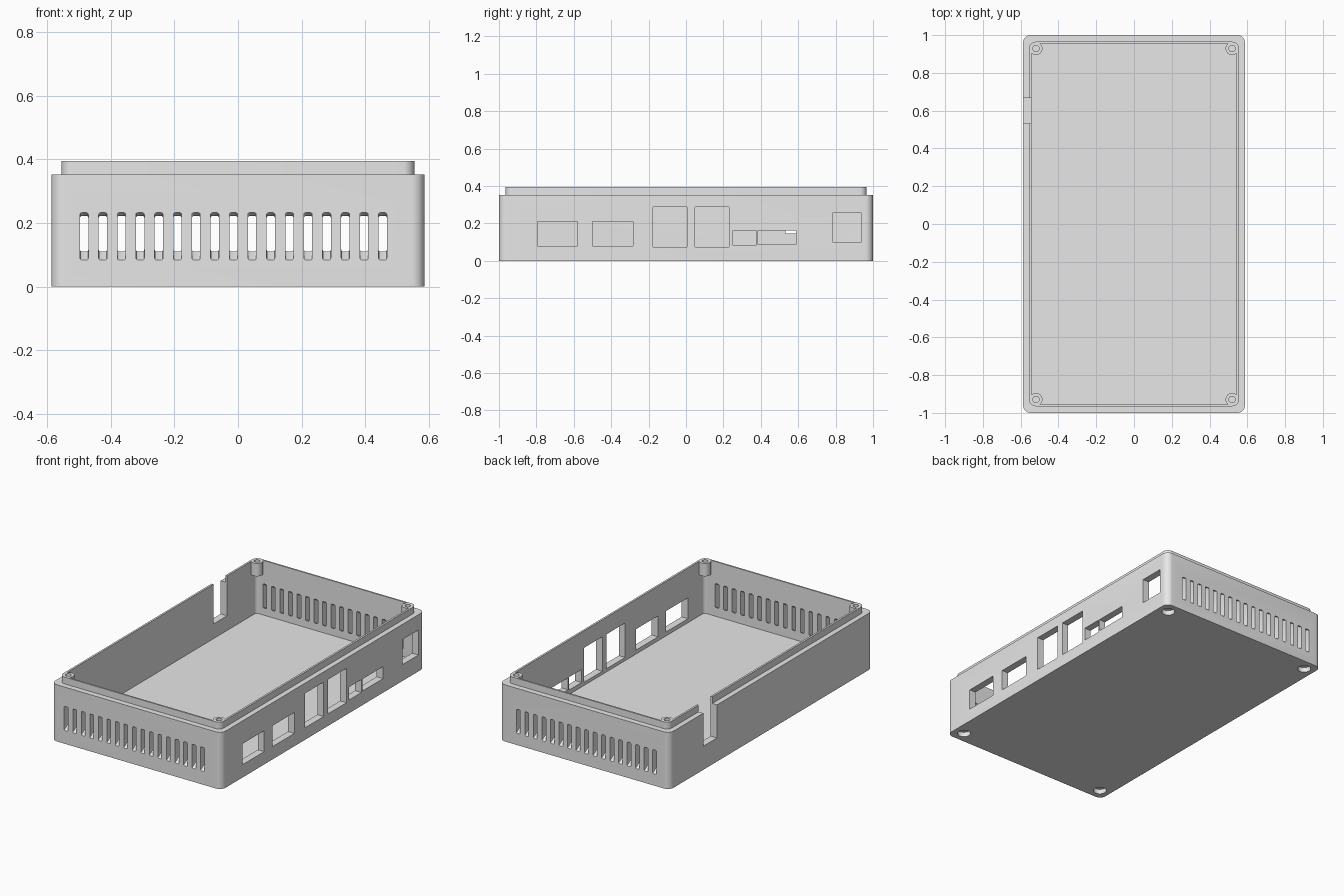
import bpy, bmesh, math
from mathutils import Matrix

cube = bpy.data.objects.get("Cube")
if cube:
    bpy.data.objects.remove(cube, do_unlink=True)

grey = bpy.data.materials.new("light grey plastic")
grey.use_nodes = True
grey.diffuse_color = (0.8, 0.8, 0.8, 1)
grey.node_tree.nodes["Principled BSDF"].inputs["Base Color"].default_value = (0.8, 0.8, 0.8, 1)


def rounded_prism(bm, w, d, r, z0, z1, matrix=Matrix(), steps=8):
    """Rounded rectangle centred on the axis, extruded from z0 to z1."""
    outline = []
    for i, (sx, sy) in enumerate(((1, 1), (-1, 1), (-1, -1), (1, -1))):
        for k in range(steps + 1):
            a = (i + k / steps) * math.pi / 2
            outline.append((sx * (w / 2 - r) + r * math.cos(a),
                            sy * (d / 2 - r) + r * math.sin(a)))
    low = [bm.verts.new(matrix @ Matrix.Translation((x, y, z0)).translation) for x, y in outline]
    top = [bm.verts.new(matrix @ Matrix.Translation((x, y, z1)).translation) for x, y in outline]
    bm.faces.new(low[::-1])
    bm.faces.new(top)
    n = len(outline)
    for i in range(n):
        j = (i + 1) % n
        bm.faces.new((low[i], low[j], top[j], top[i]))


def box(bm, x0, x1, y0, y1, z0, z1):
    m = Matrix.Translation(((x0 + x1) / 2, (y0 + y1) / 2, (z0 + z1) / 2))
    m = m @ Matrix.Diagonal((x1 - x0, y1 - y0, z1 - z0, 1))
    bmesh.ops.create_cube(bm, size=1, matrix=m)


def corner_cylinders(bm, r, z0, z1):
    for sx in (-1, 1):
        for sy in (-1, 1):
            bmesh.ops.create_cone(
                bm, cap_ends=True, segments=32, radius1=r, radius2=r, depth=z1 - z0,
                matrix=Matrix.Translation((sx * 0.519, sy * 0.929, (z0 + z1) / 2)))


def make(name, bm):
    bmesh.ops.recalc_face_normals(bm, faces=bm.faces)
    mesh = bpy.data.meshes.new(name)
    bm.to_mesh(mesh)
    bm.free()
    mesh.materials.append(grey)
    obj = bpy.data.objects.new(name, mesh)
    bpy.context.collection.objects.link(obj)
    return obj


def combine(target, bm, operation):
    """Apply a boolean with a temporary helper, then remove the helper."""
    helper = make("helper", bm)
    helper.hide_render = True
    mod = target.modifiers.new("boolean", 'BOOLEAN')
    mod.operation, mod.solver, mod.object = operation, 'EXACT', helper
    bpy.context.view_layer.objects.active = target
    bpy.ops.object.modifier_apply(modifier=mod.name)
    bpy.data.objects.remove(helper, do_unlink=True)


# Outer case body
bm = bmesh.new()
rounded_prism(bm, 1.174, 2.0, 0.04, 0, 0.353)
case = make("enclosure_case", bm)

# Raised lip for the lid
bm = bmesh.new()
rounded_prism(bm, 1.11, 1.93, 0.035, 0.3, 0.395)
combine(case, bm, 'UNION')

# Hollow interior
bm = bmesh.new()
rounded_prism(bm, 1.086, 1.91, 0.02, 0.055, 0.5)
combine(case, bm, 'DIFFERENCE')

# Short screw bosses in the top corners
bm = bmesh.new()
corner_cylinders(bm, 0.034, 0.315, 0.395)
combine(case, bm, 'UNION')

# Blind screw holes and recesses under the floor
bm = bmesh.new()
corner_cylinders(bm, 0.017, 0.33, 0.45)
corner_cylinders(bm, 0.038, -0.05, 0.03)
combine(case, bm, 'DIFFERENCE')

# Louvre slots in the end walls, sloping down to the outside
bm = bmesh.new()
for side, z in ((-1, 0.158), (1, 0.148)):
    for i in range(17):
        x = -0.484 + i * 0.0587
        slope = Matrix(((1, 0, 0, x),
                        (0, 0, side, 0),
                        (0, 1, -0.6, z + 0.6),
                        (0, 0, 0, 1)))
        rounded_prism(bm, 0.026, 0.149, 0.006, 0.925, 1.03, slope, 3)
combine(case, bm, 'DIFFERENCE')

# Port openings in the right wall: y range, z range
ports = [(-0.795, -0.581, 0.08, 0.21), (-0.50, -0.284, 0.08, 0.21),
         (-0.177, 0.005, 0.075, 0.289), (0.048, 0.23, 0.075, 0.289),
         (0.252, 0.375, 0.083, 0.163), (0.385, 0.589, 0.088, 0.162),
         (0.782, 0.937, 0.102, 0.257)]
bm = bmesh.new()
for port in ports:
    box(bm, 0.5, 0.65, *port)
# Cable notch in the opposite wall, open at the top
box(bm, -0.65, -0.5, 0.533, 0.668, 0.147, 0.5)
combine(case, bm, 'DIFFERENCE')

# Smooth the rounded corners, keep edges sharp
bpy.ops.object.select_all(action='DESELECT')
case.select_set(True)
bpy.context.view_layer.objects.active = case
bpy.ops.object.shade_smooth_by_angle(angle=math.radians(30))
